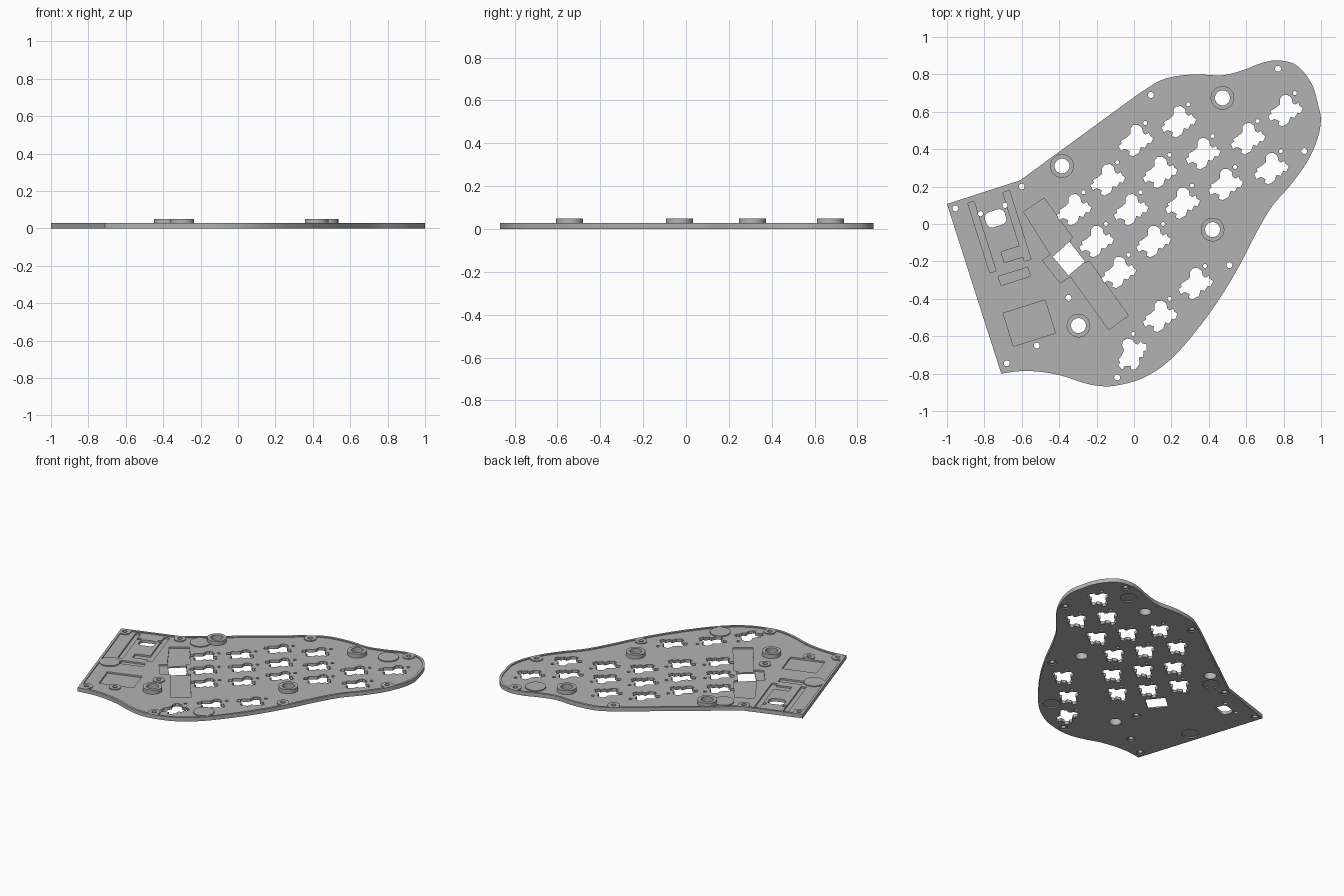
import bpy, bmesh
from math import cos, sin, pi, radians
from mathutils import Vector, Matrix

cube = bpy.data.objects.get("Cube")
if cube:
    bpy.data.objects.remove(cube)

TOP, FLOOR, POCKET, RING_TOP = 0.028, 0.021, 0.010, 0.05

grey = bpy.data.materials.new("plate grey")
grey.use_nodes = True
colour = (0.45, 0.45, 0.45, 1)
grey.diffuse_color = colour
grey.node_tree.nodes["Principled BSDF"].inputs["Base Color"].default_value = colour


def circle(x, y, r, n=32):
    return [(x + r * cos(2 * pi * i / n), y + r * sin(2 * pi * i / n)) for i in range(n)]


def rectangle(x, y, w, h, angle, corner=0.0):
    c = corner
    if c:
        pts = []
        for k, (sx, sy) in enumerate([(1, 1), (-1, 1), (-1, -1), (1, -1)]):
            for i in range(5):
                a = pi / 2 * (k + i / 4)
                pts.append((sx * (w / 2 - c) + c * cos(a), sy * (h / 2 - c) + c * sin(a)))
    else:
        pts = [(w / 2, h / 2), (-w / 2, h / 2), (-w / 2, -h / 2), (w / 2, -h / 2)]
    return place(pts, x, y, angle)


def place(pts, x, y, angle=0):
    turn = Matrix.Rotation(radians(angle), 2)
    return [tuple(turn @ Vector(p) + Vector((x, y))) for p in pts]


def prisms(name, loops, z0, z1):
    """One object holding an extruded solid for every flat outline."""
    bm = bmesh.new()
    for loop in loops:
        face = bm.faces.new([bm.verts.new((x, y, z0)) for x, y in loop])
        grown = bmesh.ops.extrude_face_region(bm, geom=[face])["geom"]
        top = [v for v in grown if isinstance(v, bmesh.types.BMVert)]
        bmesh.ops.translate(bm, verts=top, vec=(0, 0, z1 - z0))
    bmesh.ops.recalc_face_normals(bm, faces=bm.faces)
    mesh = bpy.data.meshes.new(name)
    bm.to_mesh(mesh)
    bm.free()
    obj = bpy.data.objects.new(name, mesh)
    mesh.materials.append(grey)
    bpy.context.collection.objects.link(obj)
    return obj


def cut(target, cutter):
    mod = target.modifiers.new("cut", "BOOLEAN")
    mod.operation, mod.solver, mod.object = "DIFFERENCE", "EXACT", cutter
    mod.use_self = True
    bpy.context.view_layer.objects.active = target
    bpy.ops.object.modifier_apply(modifier=mod.name)
    bpy.data.objects.remove(cutter)


def smooth_path(pts, steps=5):
    """Catmull-Rom curve through the points."""
    pts = [Vector(p) for p in pts]
    pts = [2 * pts[0] - pts[1]] + pts + [2 * pts[-1] - pts[-2]]
    out = []
    for a, b, c, d in zip(pts, pts[1:], pts[2:], pts[3:]):
        for i in range(steps):
            t = i / steps
            out.append(0.5 * (2 * b + (c - a) * t + (2 * a - 5 * b + 4 * c - d) * t * t
                              + (3 * b - a - 3 * c + d) * t ** 3))
    return out + [pts[-2]]


def inset(loop, width):
    """Shrink a clockwise outline by an even width."""
    out = []
    for i, p in enumerate(loop):
        a = (p - loop[i - 1]).normalized()
        b = (loop[(i + 1) % len(loop)] - p).normalized()
        na, nb = Vector((a.y, -a.x)), Vector((b.y, -b.x))
        out.append(p + (na + nb) * width / (1 + na.dot(nb)))
    return out


# Outer contour: straight controller end, flowing curve round the keys
curve = smooth_path([
    (.03, .70), (.16, .775), (.32, .80), (.47, .795), (.59, .825), (.68, .86), (.77, .875),
    (.87, .848), (.95, .75), (.985, .635), (.999, .55), (.976, .44), (.917, .318), (.83, .2),
    (.735, .09), (.65, -.055), (.565, -.22), (.457, -.4), (.33, -.575), (.195, -.725),
    (.056, -.82), (-.09, -.863), (-.185, -.866), (-.275, -.848), (-.39, -.81),
    (-.505, -.79), (-.61, -.787), (-.71, -.80)])
outline = [Vector((-1, .107)), Vector((-.61, .233))] + curve

screws = [(-.955, .083), (-.68, -.745), (-.52, -.65), (-.09, -.82), (.77, .83),
          (.91, .39), (.51, -.22), (.09, .69), (-.35, -.395), (-.6, .2)]
feet = [(.17, -.63), (-.46, .23), (.67, .745), (-.77, -.35)]
rings = [(-.385, .31), (.473, .674), (.42, -.03), (-.297, -.543)]

# Plate with a thin rim and bosses standing over the floor
plate = prisms("base_plate", [outline], 0, TOP)
recess = prisms("recess_cutter", [inset(outline, .016)], FLOOR, .08)
cut(recess, prisms("boss_cutter", [circle(x, y, .04) for x, y in screws]
                   + [circle(x, y, .068) for x, y in feet], 0, .1))
cut(plate, recess)

# Pockets for the electronics
TILT = 17.5
battery = [(-.59, .065), (-.48, .138), (-.33, -.07), (-.345, -.095), (-.265, -.21),
           (-.238, -.2), (-.03, -.49), (-.135, -.565), (-.34, -.28), (-.395, -.315),
           (-.49, -.195), (-.445, -.165)]
pockets = [battery,
           rectangle(-.56, -.53, .235, .185, TILT),
           rectangle(-.813, -.07, .035, .39, TILT),
           rectangle(-.626, -.01, .037, .385, TILT),
           rectangle(-.645, -.16, .12, .06, TILT),
           rectangle(-.64, -.28, .165, .05, TILT)]
cut(plate, prisms("pocket_cutter", pockets, POCKET, .08))

# Key socket openings, each with a small guide hole
socket = [(-.03, .03), (-.03, .06), (-.015, .078), (.01, .08), (.032, .065), (.038, .038),
          (.05, .028), (.07, .038), (.075, .022), (.093, .01), (.08, -.02), (.063, -.016),
          (.048, -.043), (.027, -.037), (.016, -.07), (-.016, -.088), (-.037, -.08),
          (-.032, -.06), (-.06, -.048), (-.08, -.06), (-.093, -.032), (-.075, -.02),
          (-.08, -.005), (-.053, .01)]
keys = [(.01, .45), (.24, .55), (.81, .61), (.61, .46), (.37, .38), (.14, .28), (-.14, .24),
        (.735, .30), (.49, .215), (.26, .115), (-.015, .08), (-.32, .08), (-.2, -.09),
        (.105, -.09), (-.08, -.255), (.33, -.315), (.14, -.49)]
placed = [(x, y, 0) for x, y in keys] + [(-.013, -.69, 24)]
through = []
for x, y, angle in placed:
    through.append(place(socket, x, y, angle))
    through.append(place(circle(.05, .09, .011, 12), x, y, angle))

# Screw holes, ring holes, and openings in the electronics end
through += [circle(x, y, .016, 16) for x, y in screws]
through += [circle(x, y, .014, 16) for x, y in [(-.82, .055), (-.69, .1)]]
through += [circle(x, y, .04) for x, y in rings]
through.append(rectangle(-.74, .03, .11, .085, TILT, .03))
through.append([(-.435, -.175), (-.345, -.095), (-.262, -.2), (-.35, -.275)])
cut(plate, prisms("through_cutter", through, -.05, .1))

# Underside: screw head sinks and foot pad seats
cut(plate, prisms("sink_cutter", [circle(x, y, .028) for x, y in screws]
                  + [circle(x, y, .055) for x, y in feet], -.05, .008))

# Raised mounting rings
for i, (x, y) in enumerate(rings, 1):
    ring = prisms(f"mounting_ring_{i}", [circle(x, y, .063, 48)], .012, RING_TOP)
    cut(ring, prisms("bore_cutter", [circle(x, y, .04)], -.05, .1))

# Smooth curved walls, keep edges crisp
for obj in bpy.context.collection.objects:
    if obj.name.startswith(("base_plate", "mounting_ring")):
        bpy.ops.object.select_all(action="DESELECT")
        obj.select_set(True)
        bpy.context.view_layer.objects.active = obj
        bpy.ops.object.shade_smooth_by_angle(angle=radians(30))
